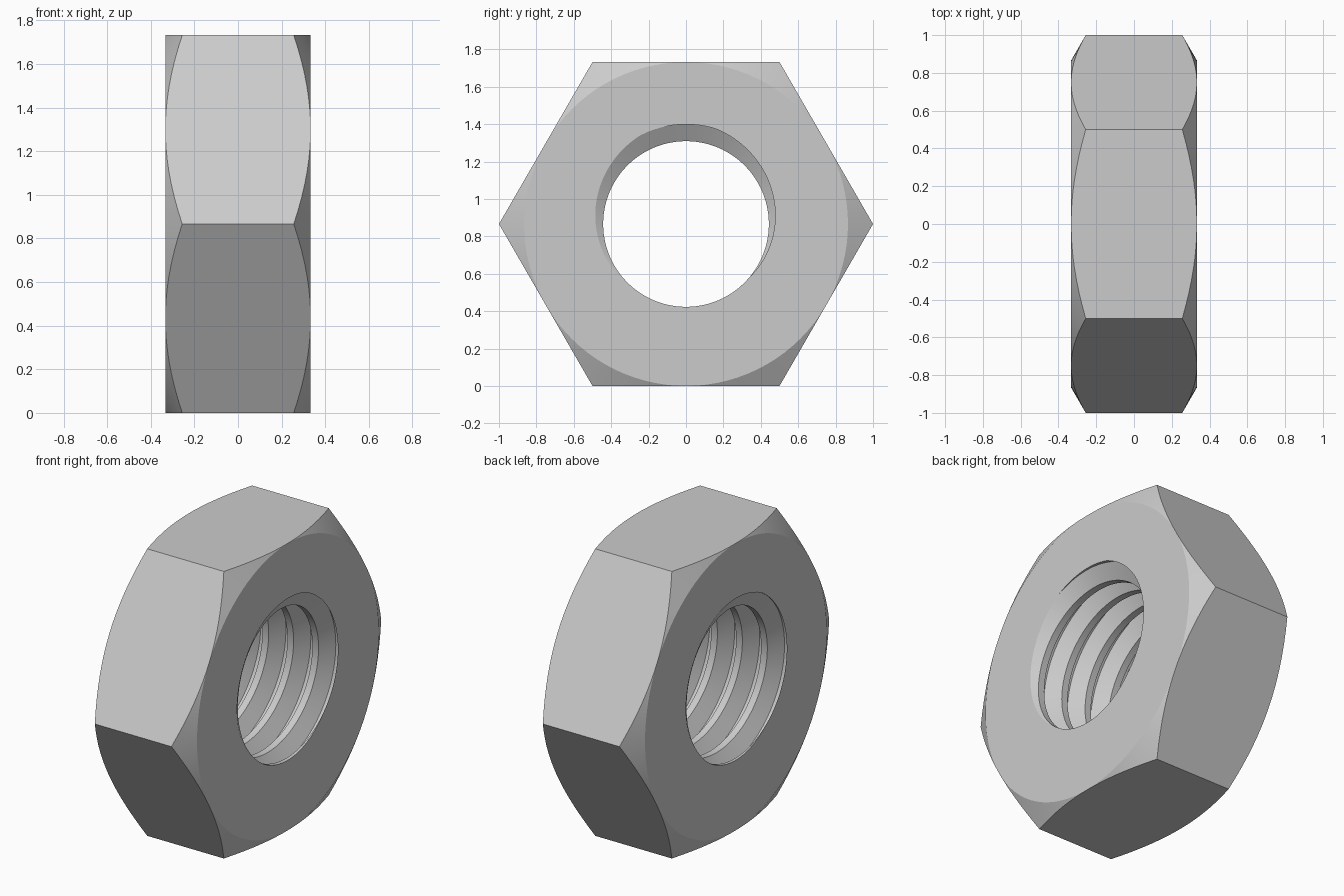
import bpy, bmesh
from math import cos, sin, tan, radians, pi

cube = bpy.data.objects.get("Cube")
if cube:
    bpy.data.objects.remove(cube, do_unlink=True)

N = 96                      # segments around the axis
FLAT = 0.866                # centre to flat, also the axis height
HALF = 0.333                # half thickness
PITCH = 0.1666
MAJOR, MINOR = 0.533, 0.443
START = radians(95)         # where the thread root leaves the face

steel = bpy.data.materials.new("grey steel")
steel.use_nodes = True
colour = (0.6, 0.6, 0.6, 1)
steel.diffuse_color = colour
steel.node_tree.nodes["Principled BSDF"].inputs["Base Color"].default_value = colour


def point(x, r, a):
    return (x, r * cos(a), FLAT + r * sin(a))


def finish(bm, name):
    bmesh.ops.recalc_face_normals(bm, faces=bm.faces)
    mesh = bpy.data.meshes.new(name)
    bm.to_mesh(mesh)
    bm.free()
    mesh.materials.append(steel)
    obj = bpy.data.objects.new(name, mesh)
    bpy.context.collection.objects.link(obj)
    return obj


# Hexagonal body with conical chamfers on both faces
def make_body():
    bm = bmesh.new()
    outer = {}
    for s in (-1, 1):
        rim, edge = [], []
        for i in range(N):
            a = 2 * pi * i / N
            r = FLAT / cos(a % (pi / 3) - pi / 6)
            x = HALF - (r - FLAT) * tan(pi / 6)
            rim.append(bm.verts.new(point(s * HALF, FLAT, a)))
            edge.append(bm.verts.new(point(s * x, r, a)))
        bm.faces.new(rim)
        for i in range(N):
            j = (i + 1) % N
            bm.faces.new((rim[i], rim[j], edge[j], edge[i]))
        outer[s] = edge
    side = N // 6
    for k in range(6):
        ids = [(k * side + i) % N for i in range(side + 1)]
        bm.faces.new([outer[1][i] for i in ids] + [outer[-1][i] for i in reversed(ids)])
    bmesh.ops.remove_doubles(bm, verts=bm.verts, dist=1e-5)
    return finish(bm, "hex_nut")


# Threaded rod used to cut the hole: a profile swept along a right-hand helix
def make_thread_cutter():
    profile = [(-1 / 16, MAJOR), (1 / 16, MAJOR), (3 / 8, MINOR), (5 / 8, MINOR)]
    bm = bmesh.new()
    columns = []
    for i in range(N + 1):
        a = 2 * pi * i / N
        columns.append([
            bm.verts.new(point(HALF + PITCH * (turn + t + (a - START) / (2 * pi)), r, a))
            for turn in range(-7, 3) for t, r in profile])
    for c, d in zip(columns, columns[1:]):
        for j in range(len(c) - 1):
            bm.faces.new((c[j], c[j + 1], d[j + 1], d[j]))
    bmesh.ops.remove_doubles(bm, verts=bm.verts, dist=1e-5)
    # Trim square just beyond the faces and cap
    for s in (-1, 1):
        bmesh.ops.bisect_plane(bm, geom=bm.verts[:] + bm.edges[:] + bm.faces[:],
                               plane_co=(s * (HALF + 0.013), 0, 0),
                               plane_no=(s, 0, 0), clear_outer=True)
        bmesh.ops.holes_fill(bm, edges=[e for e in bm.edges if e.is_boundary], sides=0)
    return finish(bm, "thread_cutter")


nut = make_body()
cutter = make_thread_cutter()
cutter.hide_render = True
cut = nut.modifiers.new("threaded hole", "BOOLEAN")
cut.operation = "DIFFERENCE"
cut.solver = "EXACT"
cut.object = cutter

# Apply the cut, drop the cutter and shade
bpy.ops.object.select_all(action="DESELECT")
nut.select_set(True)
bpy.context.view_layer.objects.active = nut
bpy.ops.object.modifier_apply(modifier=cut.name)
bpy.data.objects.remove(cutter, do_unlink=True)
bpy.ops.object.shade_smooth_by_angle(angle=radians(20))
